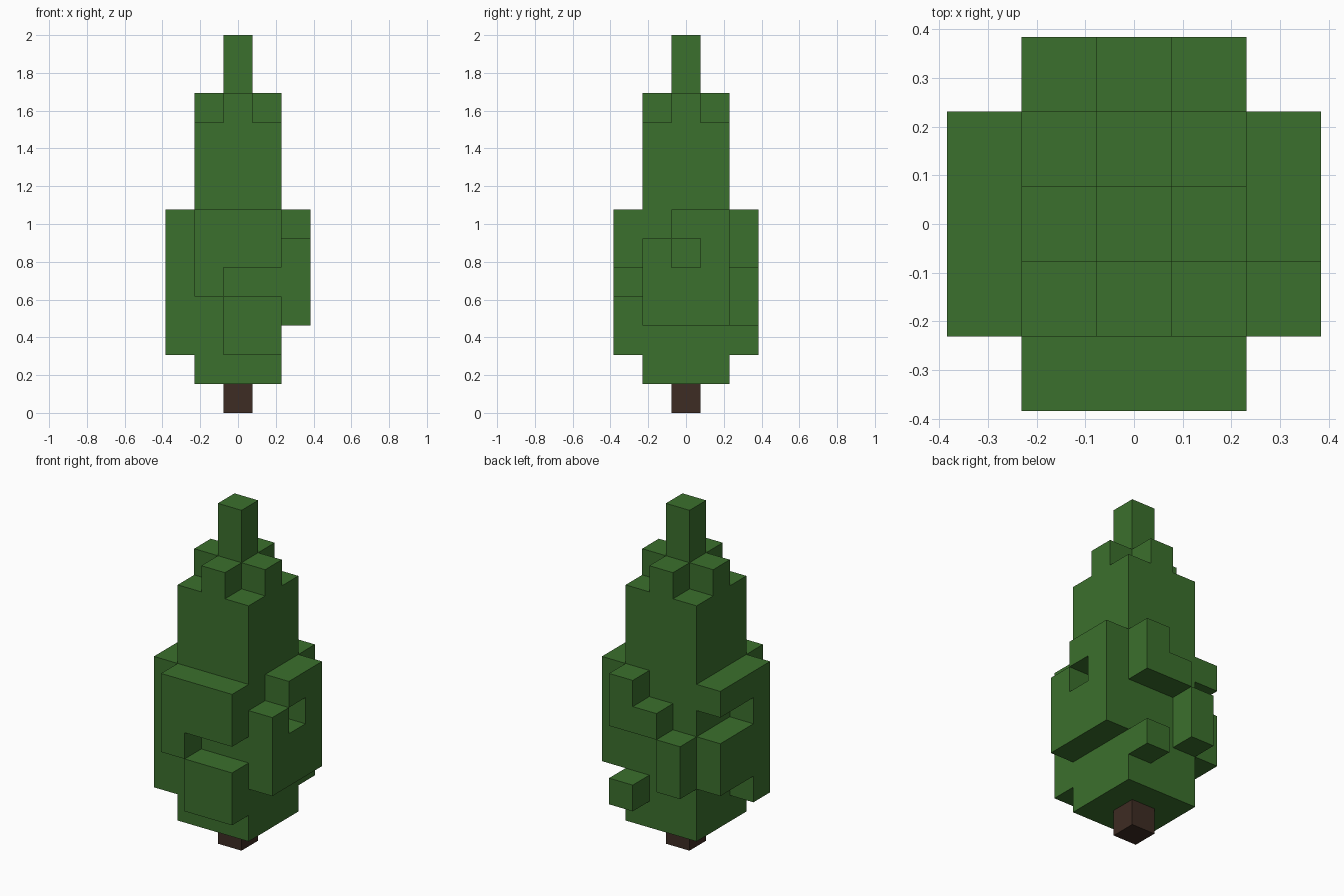
import bpy
import bmesh
from math import radians
from mathutils import Vector

if "Cube" in bpy.data.objects:
    bpy.data.objects.remove(bpy.data.objects["Cube"], do_unlink=True)

U = 2 / 13  # edge of one block


def make_material(name, rgb):
    mat = bpy.data.materials.new(name)
    mat.use_nodes = True
    color = (*rgb, 1)
    mat.diffuse_color = color
    mat.node_tree.nodes["Principled BSDF"].inputs["Base Color"].default_value = color
    return mat


def column(cells, plan, bottom, top):
    """Stack a plan of (x, y) blocks from bottom to top."""
    cells.update((x, y, z) for x, y in plan for z in range(bottom, top))


def panel(cells, rows, place):
    """Add a one-block-thick side panel, drawn from its top row down."""
    for r, row in enumerate(rows):
        for c, mark in enumerate(row):
            if mark == "#":
                x, y = place(c - 1)
                cells.add((x, y, 6 - r))


def build(name, cells, mat):
    """Skin the exposed sides of a set of blocks."""
    bm = bmesh.new()
    for cell in sorted(cells):
        for axis in range(3):
            for sign in (-1, 1):
                n = Vector([sign if i == axis else 0 for i in range(3)])
                if tuple(int(a + b) for a, b in zip(cell, n)) in cells:
                    continue
                a = Vector([1 if i == (axis + 1) % 3 else 0 for i in range(3)])
                b = n.cross(a)
                mid = Vector(cell) + Vector((0, 0, 0.5)) + n / 2
                corners = ((-1, -1), (1, -1), (1, 1), (-1, 1))
                bm.faces.new([bm.verts.new((mid + a * s / 2 + b * t / 2) * U)
                              for s, t in corners])
    bmesh.ops.remove_doubles(bm, verts=bm.verts, dist=U / 100)
    bmesh.ops.dissolve_limit(bm, angle_limit=radians(1), verts=bm.verts, edges=bm.edges)
    mesh = bpy.data.meshes.new(name)
    bm.to_mesh(mesh)
    bm.free()
    mesh.materials.append(mat)
    obj = bpy.data.objects.new(name, mesh)
    bpy.context.collection.objects.link(obj)
    return obj


square = [(x, y) for x in (-1, 0, 1) for y in (-1, 0, 1)]
cross = [(x, y) for x, y in square if x * y == 0]
centre = [(0, 0)]

# Foliage: square body, cross-shaped shoulder and narrow tip
leaves = set()
column(leaves, square, 1, 10)
column(leaves, cross, 10, 11)
column(leaves, centre, 11, 13)

# Ragged leaf panels on the four sides
panel(leaves, ("###", "###", "#..", ".##", ".##"), lambda i: (i, -2))  # front
panel(leaves, ("..#", ".##", "#..", "#..", "..#"), lambda i: (i, 2))   # back
panel(leaves, (".##", "#.#", "###", "###", "..."), lambda i: (2, i))   # +x side
panel(leaves, ("###", "#..", "###", "###", "#.."), lambda i: (-2, i))  # -x side
build("foliage", leaves, make_material("leaf green", (0.044, 0.162, 0.026)))

# Trunk
wood = set()
column(wood, centre, 0, 1)
build("trunk", wood, make_material("bark brown", (0.048, 0.025, 0.017)))
